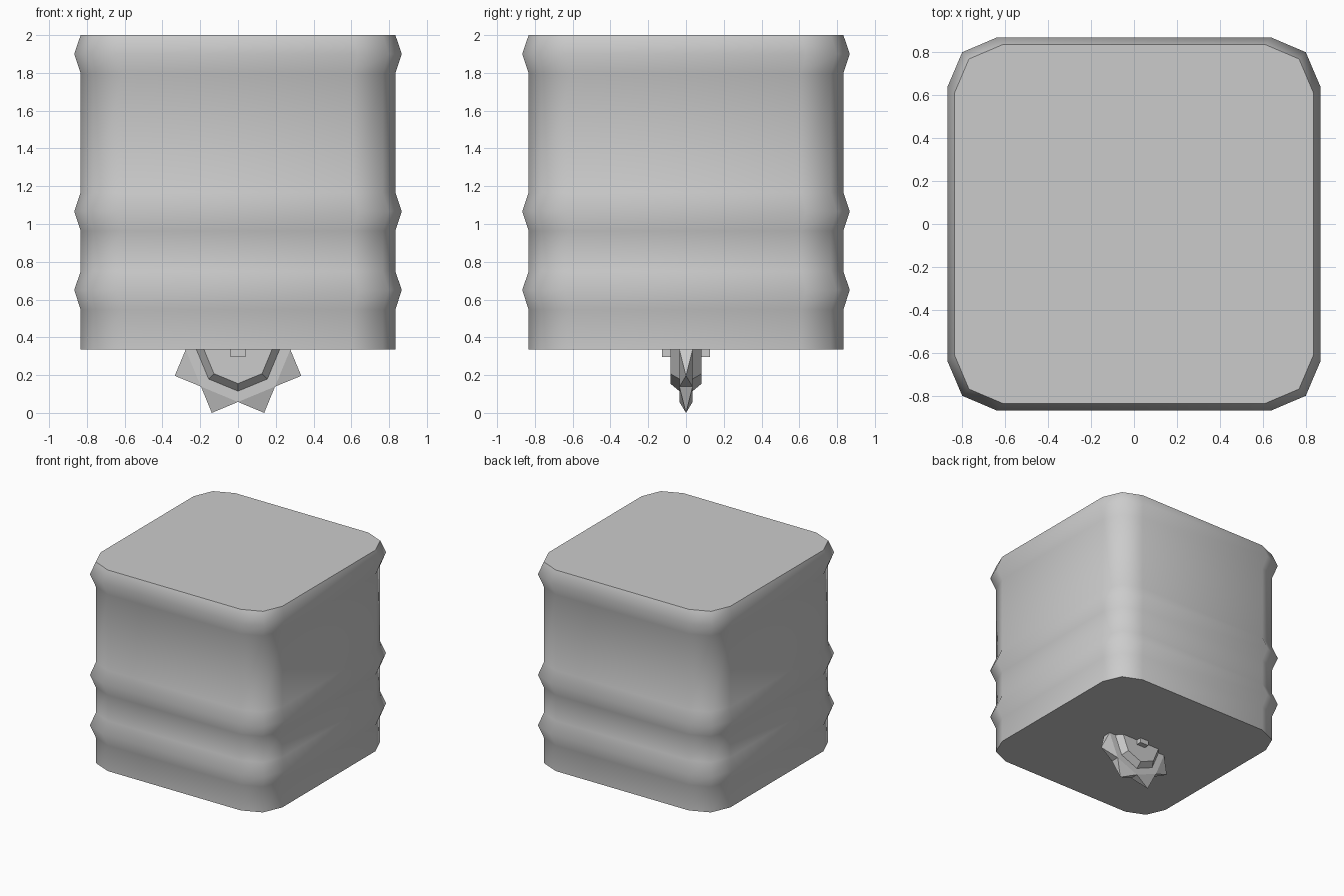
import bpy, math

if "Cube" in bpy.data.objects:
    bpy.data.objects.remove(bpy.data.objects["Cube"])

def make(name, verts, faces):
    mesh = bpy.data.meshes.new(name)
    mesh.from_pydata(verts, [], faces)
    mesh.update()
    obj = bpy.data.objects.new(name, mesh)
    bpy.context.collection.objects.link(obj)
    return obj

def loft(rings):
    """Join equal-sized vertex rings with quads and cap both ends."""
    n = len(rings[0])
    verts = [v for ring in rings for v in ring]
    faces = [(k * n + i, k * n + (i + 1) % n, (k + 1) * n + (i + 1) % n, (k + 1) * n + i)
             for k in range(len(rings) - 1) for i in range(n)]
    faces.append(tuple(reversed(range(n))))
    faces.append(tuple(range(len(verts) - n, len(verts))))
    return verts, faces

# Ribbed body: rounded-square section scaled along a rib profile
section = []
for q in range(4):
    c, s = round(math.cos(q * math.pi / 2)), round(math.sin(q * math.pi / 2))
    for x, y in ((1, 0.732), (0.92, 0.92), (0.732, 1)):
        section.append((x * c - y * s, x * s + y * c))
FLAT, RIB = 0.833, 0.867
profile = [(0.335, FLAT)]
for z in (0.65, 1.067, 1.9):
    profile += [(z - 0.103, FLAT), (z, RIB), (z + 0.1, FLAT)]
body = make("body", *loft([[(x * r, y * r, z) for x, y in section] for z, r in profile]))
bpy.context.view_layer.objects.active = body
body.select_set(True)
bpy.ops.object.shade_smooth_by_angle(angle=math.radians(50))
body.select_set(False)

# Eight-sided spiked wheel, half sunk into the underside
AXLE_Z, STEP = 0.335, math.pi / 4

def ring(y, r):
    return [(r * math.cos(i * STEP), y, AXLE_Z - r * math.sin(i * STEP)) for i in range(8)]

steps = [(-0.083, 0.18), (-0.035, 0.22), (-0.035, 0.277),
         (0.035, 0.277), (0.035, 0.22), (0.083, 0.18)]
make("wheel", *loft([ring(y, r) for y, r in steps]))

# Pyramid spike on each rim face
front, back = ring(-0.035, 0.277), ring(0.035, 0.277)
verts, faces = [], []
for i in range(8):
    j, b, a = (i + 1) % 8, len(verts), (i + 0.5) * STEP
    tip = (0.3626 * math.cos(a), 0, AXLE_Z - 0.3626 * math.sin(a))
    verts += [front[i], front[j], back[j], back[i], tip]
    faces += [(b + k, b + (k + 1) % 4, b + 4) for k in range(4)]
make("wheel_spikes", verts, faces)

# Axle stub through the hub
bpy.ops.mesh.primitive_cube_add(size=1, location=(0, 0, AXLE_Z))
axle = bpy.context.object
axle.name = "axle"
axle.scale = (0.08, 0.254, 0.08)
